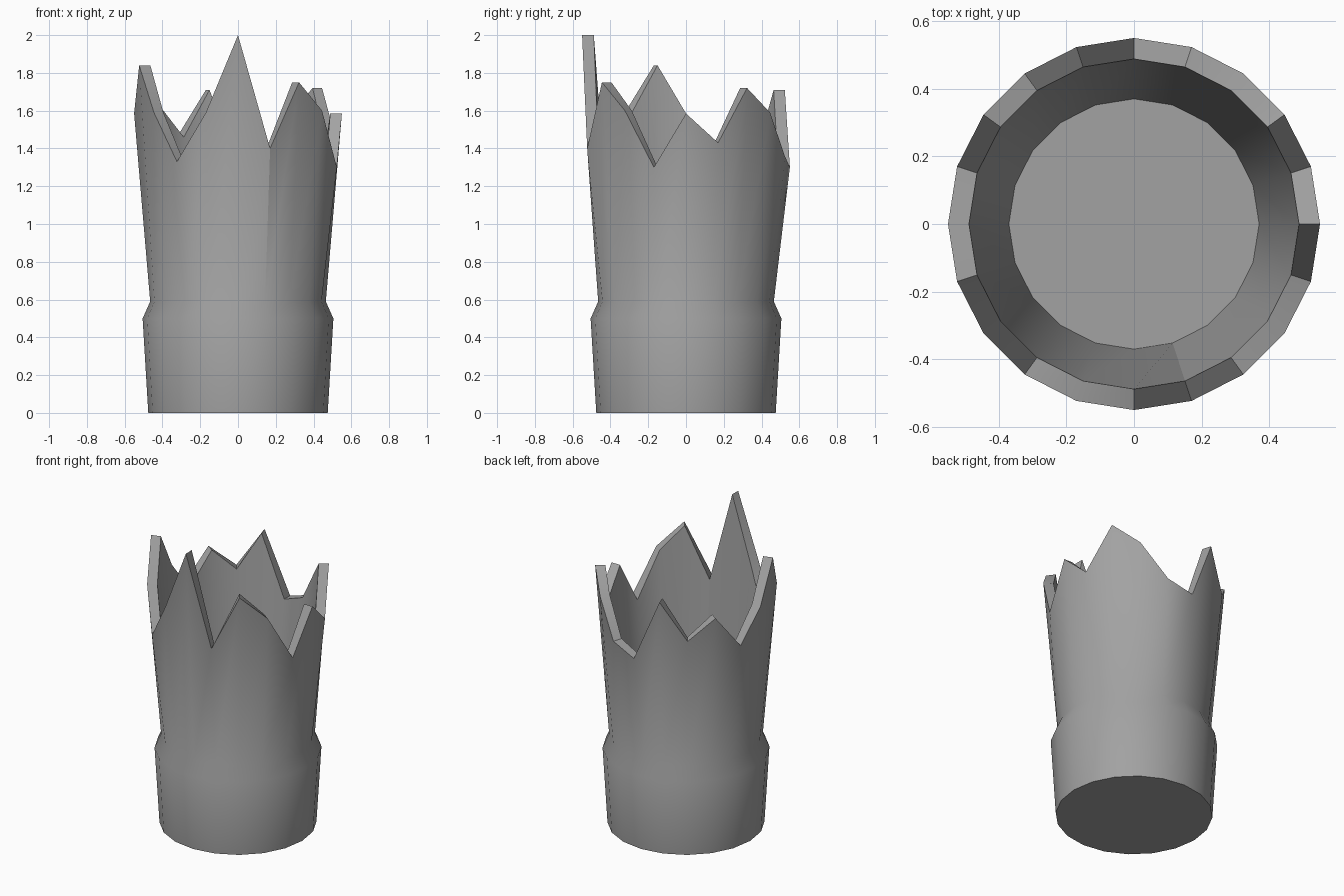
import bpy, bmesh, math

cube = bpy.data.objects.get("Cube")
if cube:
    bpy.data.objects.remove(cube, do_unlink=True)

# Rim height at each corner, counterclockwise from the front
RIM = [2.0, 1.4, 1.75, 1.6, 1.3, 1.585, 1.43, 1.72, 1.59, 1.36,
       1.3, 1.71, 1.46, 1.6, 1.38, 1.585, 1.84, 1.59, 1.33, 1.59]
SIDES = len(RIM)

stone = bpy.data.materials.new("grey_stone")
stone.use_nodes = True
GREY = (0.36, 0.36, 0.36, 1)
stone.diffuse_color = GREY
stone.node_tree.nodes["Principled BSDF"].inputs["Base Color"].default_value = GREY

bm = bmesh.new()


def ring(radius, heights):
    """One loop of corners; heights is a number or a list per corner."""
    if not isinstance(heights, list):
        heights = [heights] * SIDES
    step = math.tau / SIDES
    return [bm.verts.new((radius * math.sin(i * step), -radius * math.cos(i * step), z))
            for i, z in enumerate(heights)]


# Outside wall, jagged rim, inside wall
loops = [ring(0.475, 0), ring(0.505, 0.5), ring(0.465, 0.59),
         ring(0.55, RIM), ring(0.488, RIM), ring(0.37, 0.2)]
for low, high in zip(loops, loops[1:]):
    for i in range(SIDES):
        j = (i + 1) % SIDES
        bm.faces.new((low[i], low[j], high[j], high[i]))

# Base and inner floor
bm.faces.new(loops[0][::-1])
bm.faces.new(loops[-1])
bmesh.ops.recalc_face_normals(bm, faces=bm.faces)

mesh = bpy.data.meshes.new("broken_tower")
bm.to_mesh(mesh)
bm.free()
mesh.materials.append(stone)
tower = bpy.data.objects.new("broken_tower", mesh)
bpy.context.collection.objects.link(tower)

# Smooth round wall with sharp rim and base
bpy.ops.object.select_all(action='DESELECT')
bpy.context.view_layer.objects.active = tower
tower.select_set(True)
bpy.ops.object.shade_smooth_by_angle(angle=math.radians(30))
